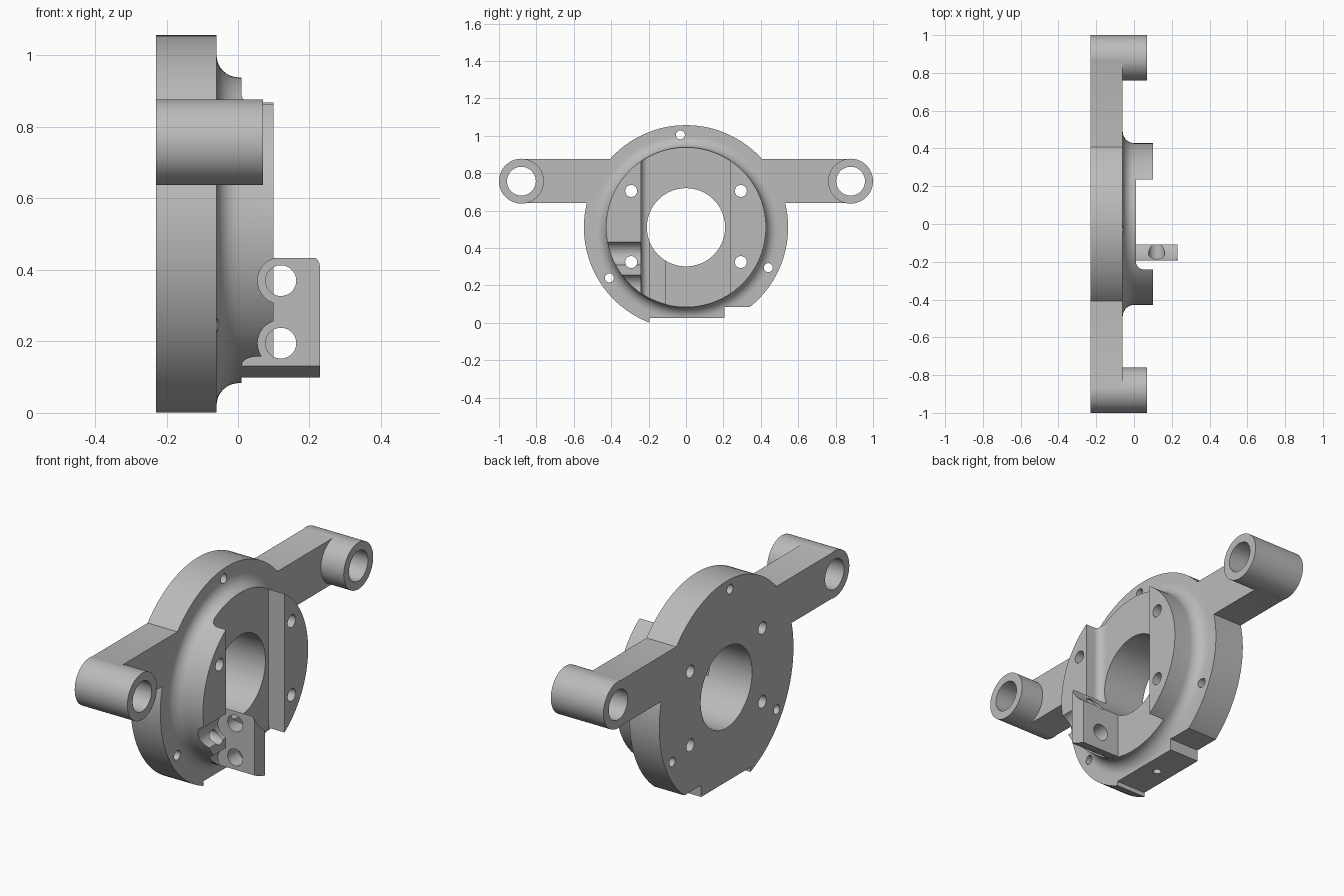
import bpy, bmesh
from math import sin, cos, pi, radians
from mathutils import Vector

if "Cube" in bpy.data.objects:
    bpy.data.objects.remove(bpy.data.objects["Cube"], do_unlink=True)

ZC = 0.511                      # height of the main axis
BACK, FACE = -0.23, -0.06       # plate thickness along x
FLOOR, RAIL = 0.01, 0.10        # slot floor and rail top
BOSS_R = 0.4275


def finish(name, bm):
    bmesh.ops.recalc_face_normals(bm, faces=bm.faces)
    me = bpy.data.meshes.new(name)
    bm.to_mesh(me)
    bm.free()
    ob = bpy.data.objects.new(name, me)
    bpy.context.collection.objects.link(ob)
    return ob


def place(axis, u, v, t):
    """Point at distance t along the axis, u and v across it."""
    return Vector({"x": (t, u, v), "y": (u, t, v), "z": (u, v, t)}[axis])


def prism(name, axis, pts, lo, hi):
    bm = bmesh.new()
    face = bm.faces.new([bm.verts.new(place(axis, u, v, lo)) for u, v in pts])
    geom = bmesh.ops.extrude_face_region(bm, geom=[face])["geom"]
    move = place(axis, 0, 0, hi - lo)
    bmesh.ops.translate(bm, vec=move, verts=[g for g in geom if isinstance(g, bmesh.types.BMVert)])
    return finish(name, bm)


def box(name, x, y, z):
    return prism(name, "x", [(y[0], z[0]), (y[1], z[0]), (y[1], z[1]), (y[0], z[1])], *x)


def turned(name, axis, u, v, rings, n=96):
    """Solid of revolution from (position, radius) rings."""
    bm = bmesh.new()
    loops = [[bm.verts.new(place(axis, u + r * cos(2 * pi * i / n), v + r * sin(2 * pi * i / n), t))
              for i in range(n)] for t, r in rings]
    for a, b in zip(loops, loops[1:]):
        for i in range(n):
            j = (i + 1) % n
            bm.faces.new((a[i], a[j], b[j], b[i]))
    bm.faces.new(loops[0])
    bm.faces.new(loops[-1])
    return finish(name, bm)


def rod(axis, u, v, r, lo, hi, n=48):
    return turned("rod", axis, u, v, [(lo, r), (hi, r)], n)


def combine(target, tool, operation):
    mod = target.modifiers.new("combine", "BOOLEAN")
    mod.operation, mod.solver, mod.object = operation, "EXACT", tool
    bpy.ops.object.select_all(action="DESELECT")
    bpy.context.view_layer.objects.active = target
    target.select_set(True)
    bpy.ops.object.modifier_apply(modifier=mod.name)
    bpy.data.objects.remove(tool, do_unlink=True)


def add(target, tool):
    combine(target, tool, "UNION")


def cut(target, tool):
    combine(target, tool, "DIFFERENCE")


def arc(u, v, r, start, end, steps=8):
    angles = [radians(start + (end - start) * i / steps) for i in range(steps + 1)]
    return [(u + r * cos(a), v + r * sin(a)) for a in angles]


# Round plate with two side arms and end lugs
housing = turned("mounting_housing", "x", 0, ZC, [(BACK, 0.546), (FACE, 0.546)], 128)
add(housing, box("arms", (BACK, FACE), (-0.88, 0.88), (0.64, 0.875)))
for side in (-1, 1):
    add(housing, rod("x", side * 0.88, 0.7575, 0.12, BACK, 0.07, 64))

# Raised boss with a fillet at its foot
fillet = arc(0, BOSS_R + 0.063, 0.063, 180, 270)
boss = turned("boss", "x", 0, ZC, [(-0.12, fillet[0][1])] + [(x + 0.003, r) for x, r in fillet]
              + [(RAIL, BOSS_R)], 128)

# Vertical slot between the rails, rounded along one inside corner
slot = [(FLOOR, 0.235), (0.3, 0.235), (0.3, -0.24)] + arc(0.05, -0.2, 0.04, 270, 180)
cut(boss, prism("slot", "z", slot, -0.2, 1.3))

# Tool clearance notches across one rail
for z in (0.37, 0.195):
    cut(boss, rod("y", 0.12, z, 0.065, -0.6, -0.2))
add(housing, boss)

# Flats under the plate
cut(housing, box("flat", (-0.5, 0.5), (-0.195, 0.21), (-0.3, 0.025)))
cut(housing, box("step", (-0.5, 0.5), (0.205, 0.5), (-0.3, 0.085)))

# Upright tab with a rounded outer corner, trimmed to the boss outline
tab_shape = [(-0.02, 0.05), (0.23, 0.05)] + arc(0.19, 0.405, 0.04, 0, 90) + [(-0.02, 0.445)]
tab = prism("tab", "y", tab_shape, -0.194, -0.108)
combine(tab, rod("x", 0, ZC, BOSS_R - 0.001, -0.2, 0.4, 128), "INTERSECT")
for z in (0.37, 0.195):
    cut(tab, rod("y", 0.12, z, 0.043, -0.4, 0))
add(housing, tab)

# Central bore and lug holes
cut(housing, rod("x", 0, ZC, 0.209, -0.5, 0.5, 96))
for side in (-1, 1):
    cut(housing, rod("x", side * 0.88, 0.7575, 0.077, -0.5, 0.5))
    for z in (0.705, 0.325):
        cut(housing, rod("x", side * 0.293, z, 0.032, -0.5, 0.5, 32))

# Small holes around the rim and one in the lower flat
for y, z in ((-0.03, 1.005), (-0.41, 0.24), (0.44, 0.295)):
    cut(housing, rod("x", y, z, 0.024, -0.5, 0.5, 32))
cut(housing, rod("z", -0.145, 0, 0.02, -0.1, 0.15, 32))

# Plain grey metal
metal = bpy.data.materials.new("grey_metal")
metal.use_nodes = True
grey = (0.5, 0.5, 0.5, 1)
metal.diffuse_color = grey
metal.node_tree.nodes["Principled BSDF"].inputs["Base Color"].default_value = grey
housing.data.materials.clear()
housing.data.materials.append(metal)
for poly in housing.data.polygons:
    poly.material_index = 0

bpy.ops.object.select_all(action="DESELECT")
bpy.context.view_layer.objects.active = housing
housing.select_set(True)
bpy.ops.object.shade_smooth_by_angle(angle=radians(30))
